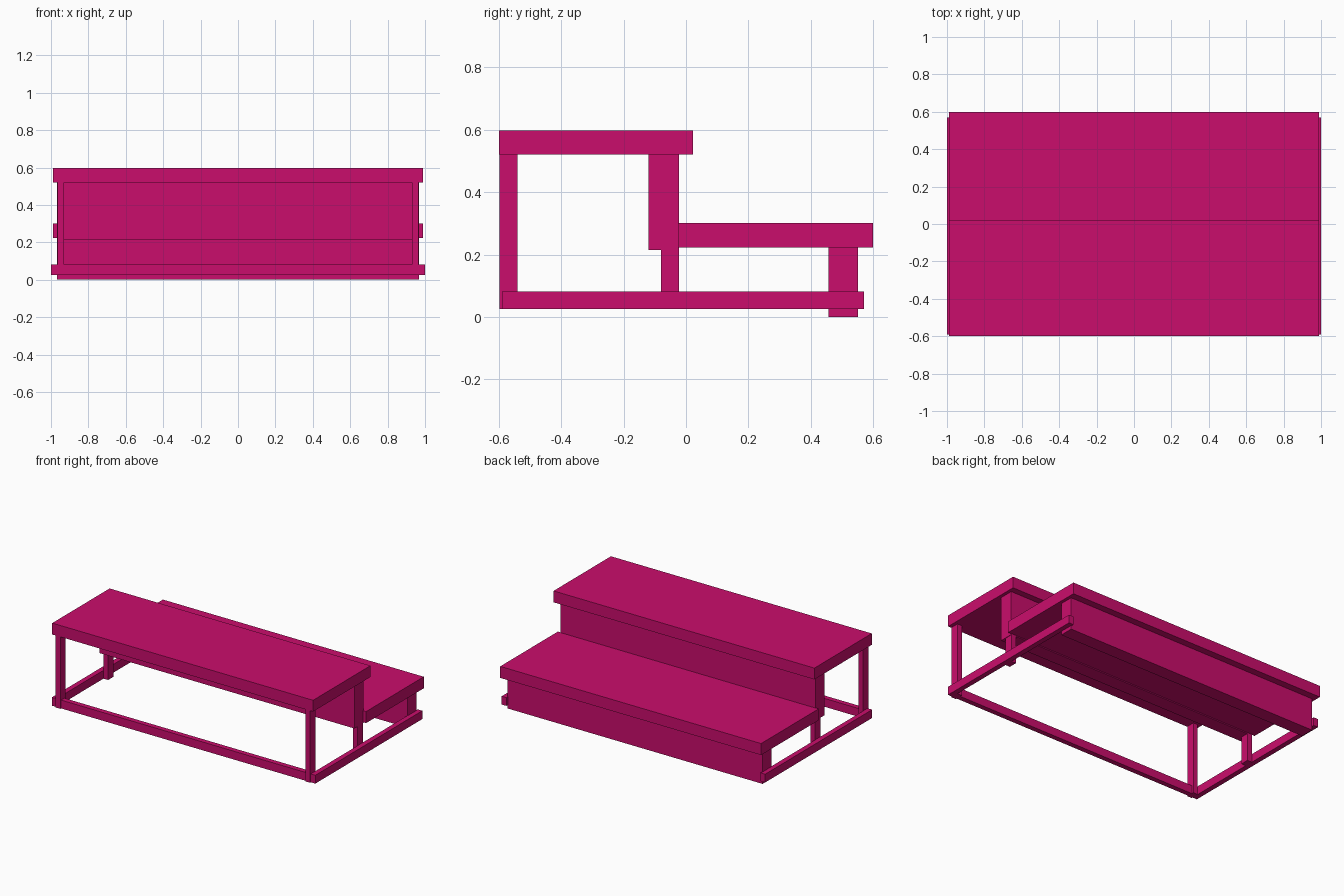
import bpy

cube = bpy.data.objects.get("Cube")
if cube:
    bpy.data.objects.remove(cube, do_unlink=True)

# Single painted finish
paint = bpy.data.materials.new("magenta_paint")
paint.use_nodes = True
colour = (0.59, 0.004, 0.15, 1)
paint.diffuse_color = colour
paint.node_tree.nodes["Principled BSDF"].inputs["Base Color"].default_value = colour


def box(name, x, y, z):
    """Box from (min, max) ranges on each axis."""
    bpy.ops.mesh.primitive_cube_add(size=1, location=[sum(r) / 2 for r in (x, y, z)])
    ob = bpy.context.object
    ob.name = name
    ob.scale = [r[1] - r[0] for r in (x, y, z)]
    bpy.ops.object.transform_apply(location=False, rotation=False, scale=True)
    ob.data.materials.append(paint)
    return ob


def span(half):
    return (-half, half)


TREAD, BODY, INNER, OUTER = 0.99, 0.968, 0.93, 1.0
RAIL_Z = (0.025, 0.082)

# Treads
box("upper_tread", span(TREAD), (-0.6, 0.022), (0.52, 0.598))
box("lower_tread", span(TREAD), (-0.025, 0.6), (0.222, 0.301))

# Risers
box("upper_riser", span(BODY), (-0.12, -0.022), (0.215, 0.52))
box("lower_riser", span(BODY), (0.457, 0.552), (0, 0.222))

# Front rail tying the posts together
box("front_rail", span(INNER), (-0.59, -0.555), RAIL_Z)

# Side frames, one per side
for side, s in (("left", 1), ("right", -1)):
    post_x = sorted((s * INNER, s * 0.965))
    box(side + "_front_post", post_x, (-0.598, -0.54), (0.025, 0.52))
    box(side + "_middle_post", post_x, (-0.08, -0.022), (0.025, 0.215))
    box(side + "_side_rail", sorted((s * 0.965, s * OUTER)), (-0.59, 0.57), RAIL_Z)
